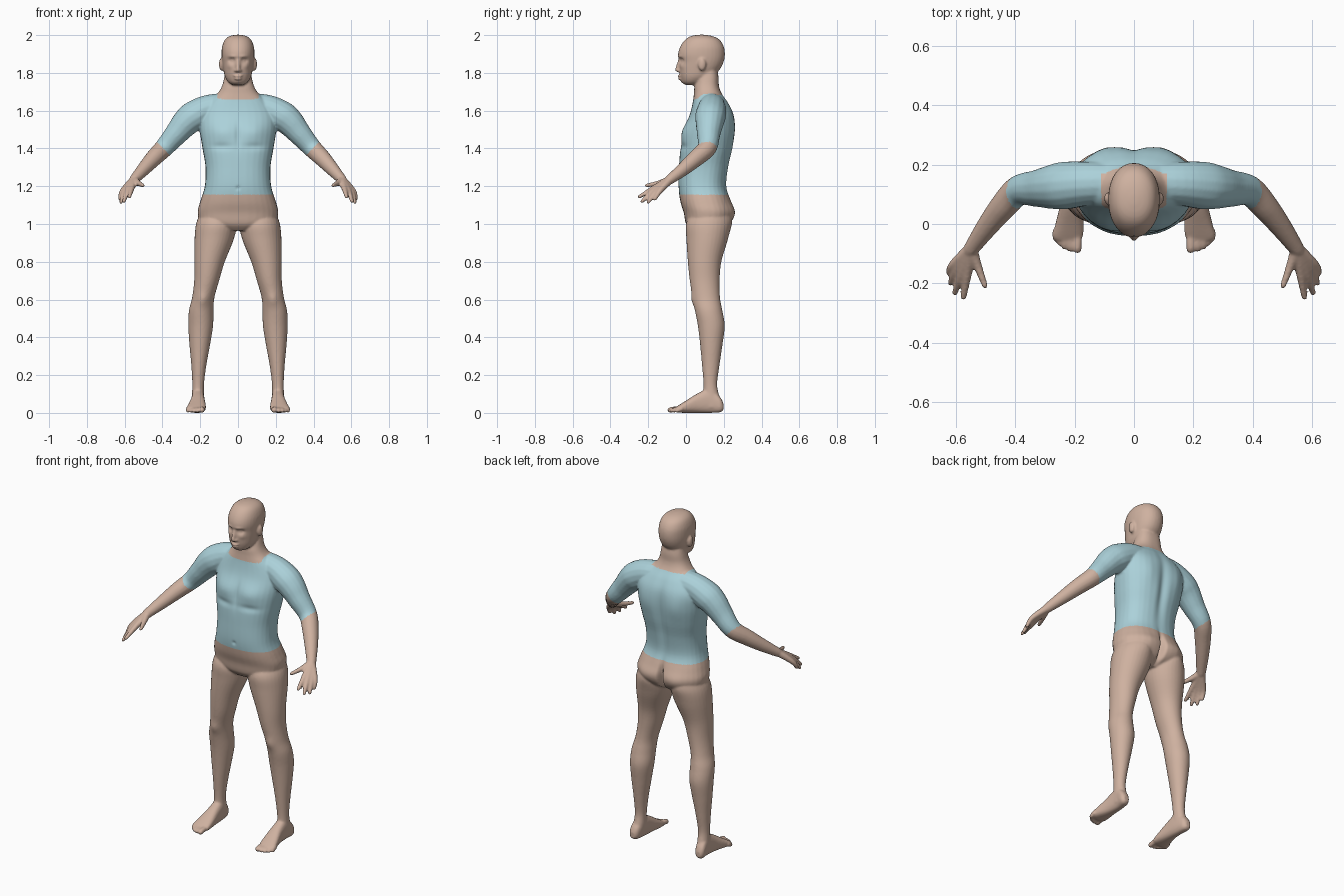
import bpy, bmesh
from math import sin, cos, pi, exp, copysign
from mathutils import Vector, Matrix

cube = bpy.data.objects.get("Cube")
if cube:
    bpy.data.objects.remove(cube, do_unlink=True)

bm = bmesh.new()
SEGMENTS = 32


def material(name, colour):
    mat = bpy.data.materials.new(name)
    mat.use_nodes = True
    mat.diffuse_color = (*colour, 1)
    mat.node_tree.nodes["Principled BSDF"].inputs["Base Color"].default_value = (*colour, 1)
    return mat


def refine(rows, steps=5):
    """Catmull-Rom interpolation of section rows."""
    rows = [Vector(r) for r in rows]
    out = []
    for i in range(len(rows) - 1):
        a, b, c, d = rows[max(i - 1, 0)], rows[i], rows[i + 1], rows[min(i + 2, len(rows) - 1)]
        for k in range(steps):
            t = k / steps
            out.append(b + (c - a) * (t / 2)
                       + (a * 2 - b * 5 + c * 4 - d) * (t * t / 2)
                       + (b * 3 - a - c * 3 + d) * (t ** 3 / 2))
    return out + [rows[-1]]


def skin_rings(rings):
    """Closed surface through rings of points."""
    loops = [[bm.verts.new(p) for p in ring] for ring in rings]
    for low, high in zip(loops, loops[1:]):
        for i in range(len(low)):
            j = (i + 1) % len(low)
            bm.faces.new((low[i], low[j], high[j], high[i]))
    bm.faces.new(loops[0][::-1])
    bm.faces.new(loops[-1])


def loft(rows, axis="z", side=1, power=2.0):
    """Rows give the section's limits (x min, x max, other min, other max) and its station."""
    rings = []
    for x0, x1, v0, v1, station in refine(rows):
        ring = []
        for i in range(SEGMENTS):
            a = 2 * pi * i / SEGMENTS
            u = copysign(abs(cos(a)) ** (2 / power), cos(a))
            v = copysign(abs(sin(a)) ** (2 / power), sin(a))
            x = side * ((x0 + x1) / 2 + u * (x1 - x0) / 2)
            w = (v0 + v1) / 2 + v * (v1 - v0) / 2
            ring.append((x, w, station) if axis == "z" else (x, station, w))
        rings.append(ring)
    skin_rings(rings)


def tube(rows, side=1):
    """Round limb through (x, y, z, radius) rows, with a rounded tip."""
    path = refine(rows)
    end, tip = path[-1], (path[-1] - path[-2]).xyz.normalized()
    for ahead, shrink in ((0.5, 0.86), (0.8, 0.6), (0.97, 0.24)):
        path.append(Vector((*(end.xyz + tip * end.w * ahead), end.w * shrink)))
    rings = []
    for i, row in enumerate(path):
        along = (path[min(i + 1, len(path) - 1)] - path[max(i - 1, 0)]).xyz.normalized()
        across = along.cross(Vector((0.3, 0.2, 1))).normalized()
        up = across.cross(along)
        ring = []
        for k in range(16):
            a = 2 * pi * k / 16
            p = row.xyz + (across * cos(a) + up * sin(a)) * row.w
            ring.append((p.x * side, p.y, p.z))
        rings.append(ring)
    skin_rings(rings)


def ball(centre, size):
    bmesh.ops.create_uvsphere(bm, u_segments=20, v_segments=12, radius=1,
                              matrix=Matrix.LocRotScale(Vector(centre), None, Vector(size)))


# Torso and neck: half width, front, back, height
torso = [(.09, .03, .17, .965), (.19, .0, .225, 1.0), (.213, -.012, .25, 1.06),
         (.2, -.03, .238, 1.12), (.176, -.04, .215, 1.2), (.172, -.037, .225, 1.3),
         (.188, -.03, .247, 1.4), (.203, -.01, .258, 1.5), (.2, .02, .252, 1.58),
         (.165, .035, .225, 1.64), (.11, .042, .19, 1.69), (.085, .045, .175, 1.73),
         (.072, .06, .172, 1.78), (.06, .08, .16, 1.84)]
loft([(-w, w, f, b, z) for w, f, b, z in torso], power=2.4)

# Head
head = [(.025, 0, .06, 1.735), (.05, -.018, .09, 1.75), (.069, -.03, .14, 1.78),
        (.078, -.036, .18, 1.82), (.084, -.036, .2, 1.86), (.087, -.042, .206, 1.9),
        (.084, -.03, .2, 1.94), (.07, -.005, .178, 1.975), (.046, .025, .142, 1.994),
        (.012, .065, .1, 2.002)]
loft([(-w, w, f, b, z) for w, f, b, z in head], power=2.15)

# Nose and lips
tube([(0, -.03, 1.878, .009), (0, -.038, 1.85, .01), (0, -.046, 1.816, .012)])
ball((0, -.032, 1.784), (.024, .012, .007))
ball((0, -.031, 1.769), (.02, .012, .007))

# Leg limits, from hip to ankle
leg = [(.03, .2, .03, .22, 1.06), (.008, .222, .0, .236, 1.0), (.022, .23, .002, .222, .92),
       (.07, .231, .01, .187, .8), (.1, .232, .02, .178, .7), (.125, .243, .035, .18, .61),
       (.13, .26, .048, .193, .54), (.132, .263, .063, .205, .46), (.148, .257, .075, .193, .36),
       (.168, .247, .085, .177, .25), (.18, .242, .093, .165, .15), (.18, .245, .09, .178, .08),
       (.185, .245, .09, .185, .03)]

# Foot limits, from heel to ball
foot = [(.205, .235, .015, .05, .198), (.19, .247, .003, .085, .18), (.18, .245, .0, .13, .13),
        (.175, .25, .0, .105, .065), (.17, .265, .0, .065, .0), (.172, .274, .002, .04, -.04),
        (.185, .265, .008, .03, -.055)]
toes = [(.191, -.084, .015), (.215, -.084, .011), (.234, -.076, .011),
        (.251, -.064, .01), (.266, -.048, .01)]

# Arm from collar to wrist: centre and radius
arm = [(.03, .14, 1.63, .065), (.15, .137, 1.612, .074), (.23, .13, 1.573, .081),
       (.275, .125, 1.538, .075), (.325, .12, 1.48, .063), (.39, .112, 1.405, .051),
       (.445, .055, 1.35, .045), (.5, -.015, 1.29, .036), (.55, -.085, 1.235, .026)]

# Fingers: knuckle and tip
wrist = (.55, -.083, 1.236, .022)
fingers = [((.563, -.175, 1.187), (.575, -.247, 1.144)), ((.584, -.172, 1.177), (.604, -.232, 1.12)),
           ((.6, -.157, 1.172), (.619, -.2, 1.116)), ((.611, -.138, 1.175), (.625, -.165, 1.132)),
           ((.528, -.14, 1.217), (.503, -.208, 1.204))]

for side in (1, -1):
    loft(leg, side=side)
    loft(foot, axis="y", side=side, power=2.5)
    for x, y, r in toes:
        tube([(x, -.02, .022, r), (x, y + .02, .019, r), (x, y, r, r)], side)
    tube(arm, side)
    for knuckle, tip in fingers:
        tube([wrist, (*knuckle, .015), (*tip, .01)], side)
    ball((side * .088, .085, 1.845), (.013, .021, .034))
    ball((side * .012, -.036, 1.811), (.009, .011, .008))

bmesh.ops.recalc_face_normals(bm, faces=bm.faces)
mesh = bpy.data.meshes.new("human_body")
bm.to_mesh(mesh)
bm.free()
body = bpy.data.objects.new("human_body", mesh)
bpy.context.collection.objects.link(body)

# Fuse the parts into one smooth surface
remesh = body.modifiers.new("fuse", "REMESH")
remesh.mode = "VOXEL"
remesh.voxel_size = 0.006
relax = body.modifiers.new("relax", "SMOOTH")
relax.factor = 0.5
relax.iterations = 4
graph = bpy.context.evaluated_depsgraph_get()
fused = bpy.data.meshes.new_from_object(body.evaluated_get(graph))
body.modifiers.clear()
body.data = fused
bpy.data.meshes.remove(mesh)
fused.name = "human_body"

# Sculpted forms: centre, reach, push along y
brushes = [
    ((.09, -.02, 1.49), (.07, .06, .05), -.014),     # chest
    ((.09, -.03, 1.41), (.06, .06, .018), .007),     # chest crease
    ((0, -.02, 1.47), (.014, .06, .07), .008),       # breastbone
    ((0, -.04, 1.19), (.01, .03, .01), .006),        # navel
    ((.1, .25, 1.5), (.05, .06, .08), .008),         # shoulder blade
    ((0, .25, 1.4), (.025, .07, .2), -.014),         # spine
    ((.095, .24, 1.05), (.07, .07, .06), .016),      # buttock
    ((0, .25, 1.04), (.014, .1, .075), -.045),       # cleft
    ((.185, .035, .6), (.03, .04, .035), -.008),     # kneecap
    ((.034, -.025, 1.866), (.018, .03, .013), .014), # eye socket
    ((.034, -.02, 1.865), (.009, .03, .006), -.006), # eyelid
    ((.03, -.035, 1.887), (.022, .03, .007), -.005), # brow
    ((.045, -.02, 1.835), (.016, .03, .014), -.004), # cheek
    ((0, -.015, 1.752), (.022, .03, .012), -.006),   # chin
    ((.092, .078, 1.848), (.016, .008, .016), .004), # ear hollow
]
for centre, reach, push in brushes:
    for x in {centre[0], -centre[0]}:
        spot = Vector((x, *centre[1:]))
        for v in fused.vertices:
            d = v.co - spot
            fall = sum((d[i] / reach[i]) ** 2 for i in range(3))
            if fall < 6:
                v.co.y += push * exp(-fall)

# Shirt covers the trunk from hem to neckline and the arms down to the elbows
fused.materials.clear()
fused.materials.append(material("skin", (.62, .44, .35)))
fused.materials.append(material("light_blue_shirt", (.41, .64, .70)))


def in_shirt(p):
    x = abs(p.x)
    if x > .3:
        return (x - .395) - (p.z - 1.4) < 0 and p.z > 1.3
    neck = x < .11 and p.z > 1.66 + .17 * (p.y - .04)
    return p.z > 1.155 and not neck


for face in fused.polygons:
    face.use_smooth = True
    face.material_index = int(in_shirt(face.center))
